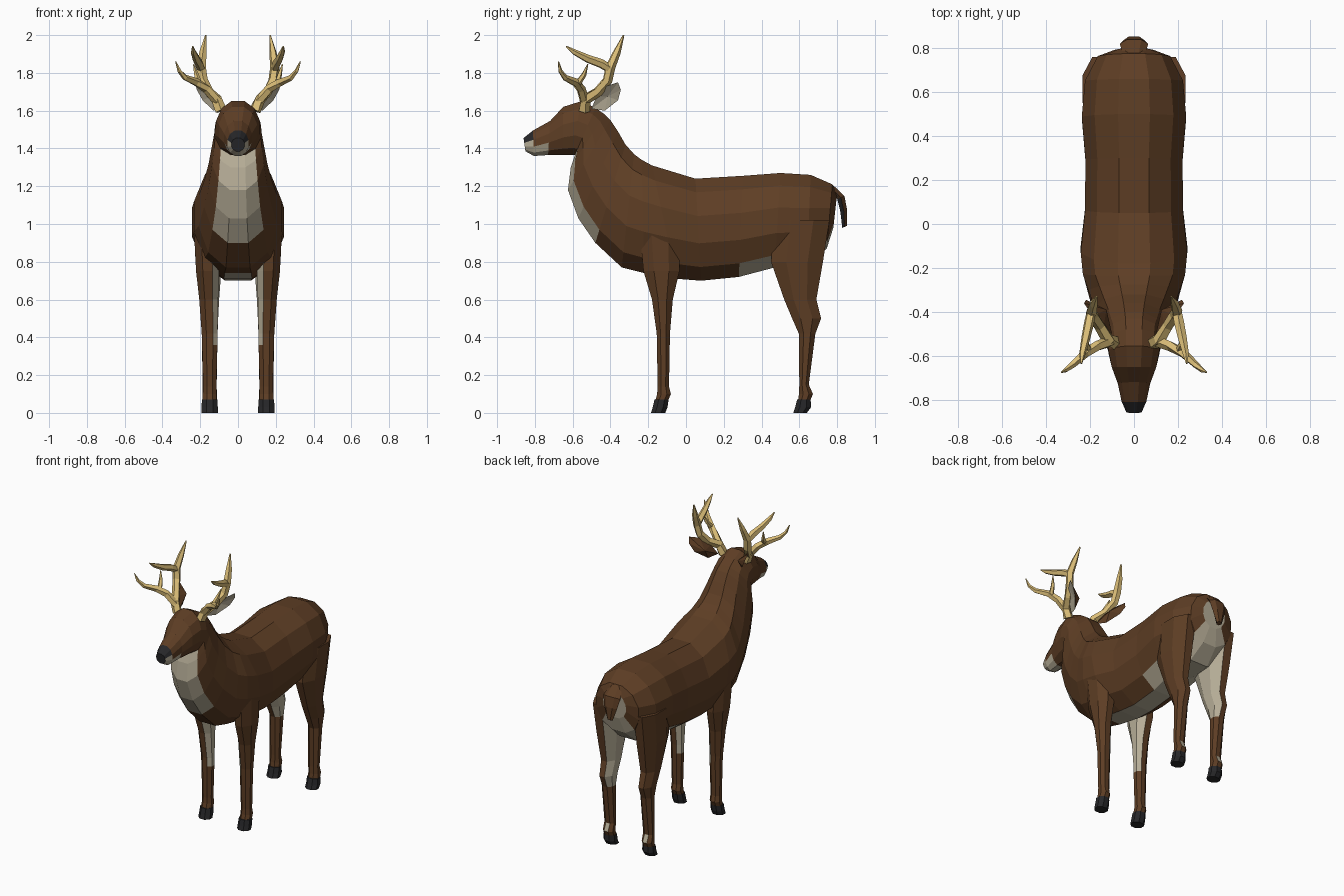
import bpy, bmesh, math
from mathutils import Vector as V

if "Cube" in bpy.data.objects:
    bpy.data.objects.remove(bpy.data.objects["Cube"])

def material(name, rgb):
    m = bpy.data.materials.new(name)
    m.diffuse_color = (*rgb, 1)
    m.use_nodes = True
    m.node_tree.nodes["Principled BSDF"].inputs["Base Color"].default_value = m.diffuse_color
    return m

MATS = [material("brown_fur", (0.112, 0.048, 0.018)),
        material("cream_fur", (0.47, 0.42, 0.31)),
        material("black_horn", (0.02, 0.02, 0.022)),
        material("tan_antler", (0.72, 0.52, 0.19))]
BROWN, CREAM, BLACK, TAN = range(4)

def loft(bm, rings, rule):
    """Skin closed rings; rule(ring index, side index, centre, normal) -> material."""
    vs = [[bm.verts.new(p) for p in r] for r in rings]
    n = len(vs[0])
    made = []
    for i in range(len(vs) - 1):
        for j in range(n):
            k = (j + 1) % n
            made.append((bm.faces.new((vs[i][j], vs[i][k], vs[i+1][k], vs[i+1][j])), i, j))
    made.append((bm.faces.new(vs[0]), -1, -1))
    made.append((bm.faces.new(vs[-1]), len(vs) - 1, -1))
    bmesh.ops.recalc_face_normals(bm, faces=[f for f, _, _ in made])
    for f, i, j in made:
        f.normal_update()
        f.material_index = rule(i, j, f.calc_center_median(), f.normal)

def finish(bm, name):
    me = bpy.data.meshes.new(name)
    bm.to_mesh(me)
    bm.free()
    for m in MATS:
        me.materials.append(m)
    ob = bpy.data.objects.new(name, me)
    bpy.context.collection.objects.link(ob)
    return ob

# Body, neck and head: top (y, z), bottom (y, z), half width
SIDES = 12
BODY = [(.80, 1.16, .78, .98, .09), (.775, 1.21, .745, .87, .17),
        (.66, 1.26, .64, .78, .23), (.50, 1.27, .47, .77, .245),
        (.30, 1.255, .28, .72, .228), (.05, 1.24, .08, .70, .23),
        (-.18, 1.31, -.05, .71, .25), (-.235, 1.34, -.22, .74, .24),
        (-.275, 1.37, -.34, .77, .215), (-.32, 1.42, -.48, .90, .185),
        (-.36, 1.49, -.57, 1.03, .16), (-.40, 1.55, -.625, 1.18, .142),
        (-.43, 1.58, -.61, 1.30, .13), (-.48, 1.615, -.588, 1.365, .125),
        (-.555, 1.65, -.605, 1.365, .12), (-.65, 1.62, -.65, 1.365, .105),
        (-.72, 1.545, -.73, 1.365, .076), (-.81, 1.495, -.805, 1.36, .058),
        (-.86, 1.455, -.85, 1.385, .036)]

def body_ring(ty, tz, by, bz, w):
    c, h = V((0, (ty+by)/2, (tz+bz)/2)), V((0, (ty-by)/2, (tz-bz)/2))
    ring = []
    for j in range(SIDES):
        a = (j + .5) * 2 * math.pi / SIDES
        s, co = math.sin(a), math.cos(a) / math.cos(math.pi / SIDES)
        ring.append(c + h * co + V((w * math.copysign(abs(s) ** .9, s), 0, 0)))
    return ring

def body_colour(i, j, c, n):
    if c.y < -.70:                                   # nose and muzzle
        if c.y < -.80 and c.z > 1.425 or c.y < -.845:
            return BLACK
        return CREAM if c.z < 1.435 else BROWN
    if i == -1:
        return CREAM
    if c.y > .25 or (c.y < -.42 and c.z < 1.36):     # rump, groin and bib
        return CREAM if j in (4, 5, 6) else BROWN
    return CREAM if j == 5 and c.y > -.2 else BROWN  # belly stripe

bm = bmesh.new()
loft(bm, [body_ring(*r) for r in BODY], body_colour)
finish(bm, "body")

# Legs: z, front y, back y, inner x, outer x
FRONT = [(1.0, -.25, -.03, .10, .235), (.75, -.225, -.035, .10, .222),
         (.6, -.18, -.07, .105, .205), (.42, -.155, -.085, .108, .192),
         (.36, -.154, -.086, .109, .19), (.14, -.15, -.09, .115, .185),
         (.10, -.153, -.08, .113, .187), (.065, -.162, -.095, .113, .187)]
REAR = [(1.02, .47, .76, .08, .235), (.8, .45, .725, .085, .225),
        (.6, .52, .69, .10, .205), (.5, .562, .715, .105, .198),
        (.42, .597, .685, .108, .192), (.15, .60, .65, .113, .187),
        (.10, .598, .672, .112, .188), (.065, .593, .658, .112, .188)]
FRONT_HOOF = [(.07, -.167, -.092, .109, .191), (.03, -.176, -.098, .107, .193), (0, -.185, -.11, .107, .193)]
REAR_HOOF = [(.07, .588, .66, .109, .191), (.03, .578, .662, .107, .193), (0, .568, .64, .107, .193)]

def leg_ring(z, y0, y1, x0, x1, s):
    pts = []
    for j in range(8):
        a = (j + .5) * math.pi / 4
        k = math.cos(math.pi / 8)
        pts.append(V((s * ((x0+x1)/2 + (x1-x0)/2 * math.cos(a) / k),
                      (y0+y1)/2 + (y1-y0)/2 * math.sin(a) / k, z)))
    return pts

for s, side in ((1, "left"), (-1, "right")):
    for kind, rows, hoof in (("front", FRONT, FRONT_HOOF), ("rear", REAR, REAR_HOOF)):
        def leg_colour(i, j, c, n):
            if c.z > .36 and n.x * s < -.55:
                return CREAM                          # inner thigh
            if kind == "rear" and .09 < c.z < .14 and n.y > .8:
                return CREAM                          # heel spot
            return BROWN
        bm = bmesh.new()
        loft(bm, [leg_ring(*r, s) for r in rows], leg_colour)
        finish(bm, f"{kind}_leg_{side}")
        bm = bmesh.new()
        loft(bm, [leg_ring(*r, s) for r in hoof], lambda *a: BLACK)
        finish(bm, f"{kind}_hoof_{side}")

# Tail: y, z, half width, half thickness
bm = bmesh.new()
TAIL = [(.76, 1.20, .045, .02), (.82, 1.14, .065, .022), (.835, 1.07, .05, .02), (.84, .985, .02, .015)]
loft(bm, [[V((w * math.cos(a), y + t * math.sin(a), z + t * .4 * math.sin(a)))
           for a in (k * math.pi / 3 for k in range(6))] for y, z, w, t in TAIL],
     lambda i, j, c, n: BLACK if n.y < .3 and c.z < 1.14 else BROWN)
finish(bm, "tail")

# Antlers: each branch is a tapering tube of (x, y, z, radius)
BRANCHES = [
    [(.09, -.54, 1.60, .032), (.115, -.53, 1.66, .03), (.155, -.465, 1.70, .026),
     (.185, -.415, 1.76, .026), (.195, -.40, 1.83, .026), (.185, -.365, 1.91, .02), (.17, -.33, 2.0, .004)],
    [(.195, -.40, 1.82, .022), (.205, -.45, 1.85, .024), (.22, -.52, 1.875, .021),
     (.235, -.59, 1.91, .015), (.24, -.635, 1.94, .004)],
    [(.11, -.535, 1.65, .026), (.165, -.555, 1.715, .024), (.22, -.585, 1.75, .022),
     (.28, -.64, 1.775, .016), (.31, -.665, 1.81, .011), (.33, -.675, 1.86, .003)],
    [(.205, -.575, 1.74, .017), (.22, -.54, 1.79, .013), (.235, -.52, 1.845, .003)]]

def tube(bm, pts, s):
    ps = [V((x * s, y, z)) for x, y, z, r in pts]
    rings = []
    for i, p in enumerate(ps):
        d = (ps[min(i+1, len(ps)-1)] - ps[max(i-1, 0)]).normalized()
        u = d.cross(V((s, 0, 0))).normalized()
        v = d.cross(u)
        rings.append([p + pts[i][3] * (u * math.cos(a) + v * math.sin(a))
                      for a in (k * math.tau / 5 for k in range(5))])
    loft(bm, rings, lambda *a: TAN)

# Ears: rim of (y, z); cream cupped inside, brown bulging back
RIM = [(-.50, 1.61), (-.475, 1.675), (-.42, 1.73), (-.36, 1.75), (-.345, 1.71), (-.36, 1.655), (-.43, 1.60)]
for s, side in ((1, "left"), (-1, "right")):
    bm = bmesh.new()
    for b in BRANCHES:
        tube(bm, b, s)
    finish(bm, f"antler_{side}")
    bm = bmesh.new()
    rim = [bm.verts.new((s * (.10 + .65 * ((y + .5) * .75 + (z - 1.61) * .65)), y, z)) for y, z in RIM]
    inner = bm.verts.new((s * .145, -.415, 1.675))
    back = bm.verts.new((s * .125, -.39, 1.665))
    for j in range(len(rim)):
        k = (j + 1) % len(rim)
        bm.faces.new((rim[j], rim[k], inner)).material_index = CREAM
        bm.faces.new((rim[k], rim[j], back)).material_index = BROWN
    bmesh.ops.recalc_face_normals(bm, faces=bm.faces)
    finish(bm, f"ear_{side}")
